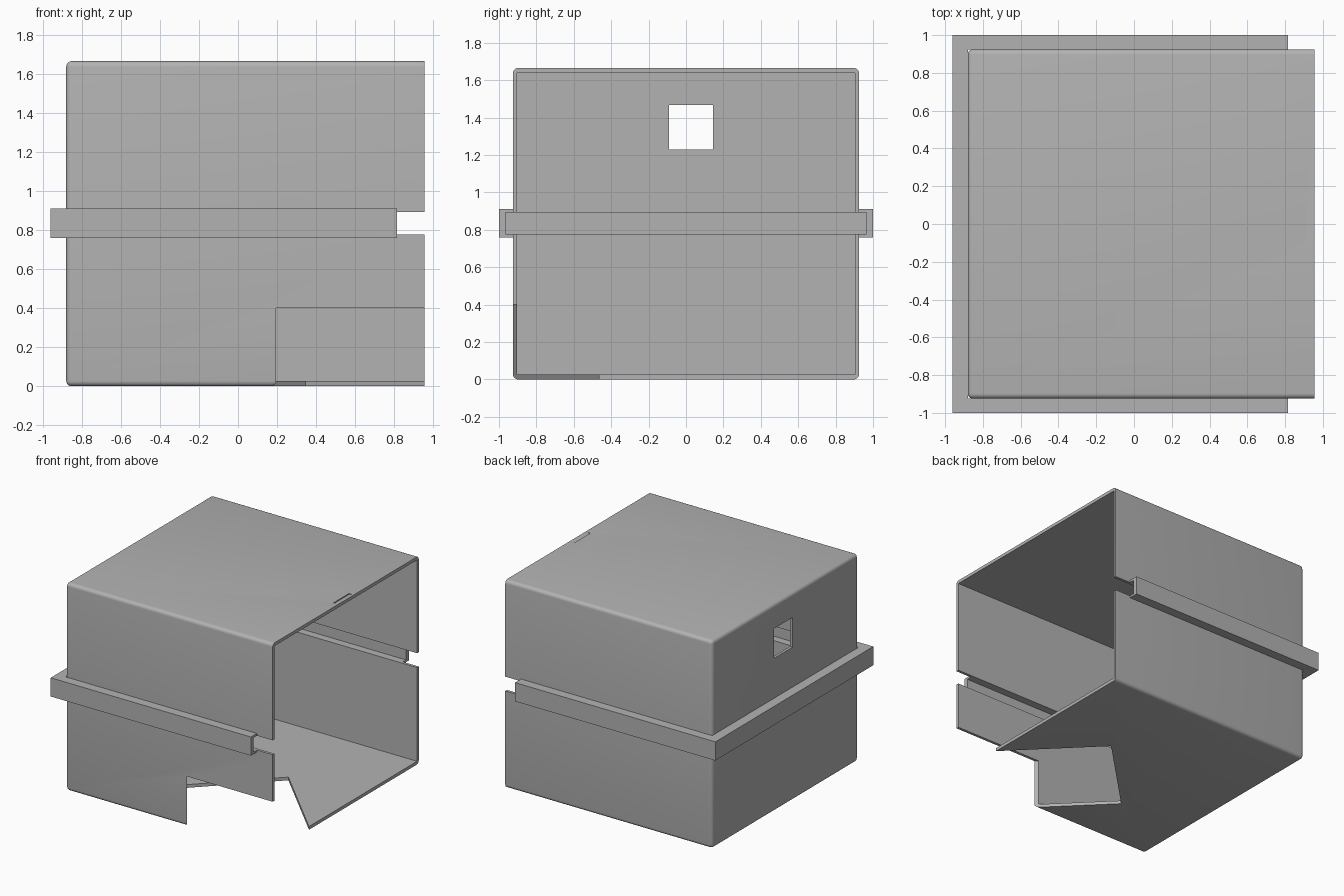
import bpy, bmesh
from math import pi, cos, sin

cube = bpy.data.objects.get("Cube")
if cube:
    bpy.data.objects.remove(cube, do_unlink=True)

grey = bpy.data.materials.new("plain grey")
grey.use_nodes = True
grey.diffuse_color = (0.45, 0.45, 0.45, 1)
grey.node_tree.nodes["Principled BSDF"].inputs["Base Color"].default_value = (0.45, 0.45, 0.45, 1)


def finish(name, bm):
    bmesh.ops.recalc_face_normals(bm, faces=bm.faces)
    mesh = bpy.data.meshes.new(name)
    bm.to_mesh(mesh)
    bm.free()
    mesh.materials.append(grey)
    obj = bpy.data.objects.new(name, mesh)
    bpy.context.collection.objects.link(obj)
    return obj


def prism(name, points, lift):
    """Closed solid: a flat outline swept along the lift vector."""
    bm = bmesh.new()
    face = bm.faces.new([bm.verts.new(p) for p in points])
    swept = bmesh.ops.extrude_face_region(bm, geom=[face])["geom"]
    bmesh.ops.translate(bm, vec=lift, verts=[v for v in swept if isinstance(v, bmesh.types.BMVert)])
    return finish(name, bm)


def box(name, x, y, z):
    outline = [(x[0], y[0], z[0]), (x[1], y[0], z[0]), (x[1], y[1], z[0]), (x[0], y[1], z[0])]
    return prism(name, outline, (0, 0, z[1] - z[0]))


def carve(obj, cutters):
    """Subtract each cutter in turn and bake the result."""
    bpy.ops.object.select_all(action="DESELECT")
    bpy.context.view_layer.objects.active = obj
    obj.select_set(True)
    for cutter in cutters:
        mod = obj.modifiers.new("cut", "BOOLEAN")
        mod.operation, mod.solver, mod.object = "DIFFERENCE", "EXACT", cutter
        bpy.ops.object.modifier_apply(modifier=mod.name)


LEFT, OPEN, SIDE, TOP = -0.88, 0.955, 0.925, 1.665
WALL = 0.022
SLOT = (0.777, 0.892)

# Case: box with rounded edges except round the open end
case = box("case", (LEFT, OPEN), (-SIDE, SIDE), (0, TOP))
bm = bmesh.new()
bm.from_mesh(case.data)
edges = [e for e in bm.edges if min(v.co.x for v in e.verts) < 0]
bmesh.ops.bevel(bm, geom=edges, offset=0.028, segments=5, profile=0.5, affect="EDGES")
bm.to_mesh(case.data)
bm.free()

# Cutters: hollow, rail slot, square window, slanted corner opening, lid notch
hollow = box("hollow_cutter", (LEFT + WALL, 1.2), (WALL - SIDE, SIDE - WALL), (0.026, TOP - 0.026))
slot = box("slot_cutter", (-0.925, 1.2), (-0.965, 0.965), SLOT)
window = box("window_cutter", (-1.2, -0.7), (-0.092, 0.144), (1.23, 1.468))
opening = prism("opening_cutter",
                [(-0.265, -0.465, -0.2), (1.235, -1.965, -0.2), (1.845, -1.355, -0.2), (0.345, 0.145, -0.2)],
                (0, 0, 0.6))
notch = prism("notch_cutter",
              [(0.912, -0.092, TOP - 0.008), (0.912, -0.092, TOP + 0.02), (0.94, -0.092, TOP + 0.02),
               (0.94, -0.092, TOP)], (0, 0.195, 0))
carve(case, [hollow, slot, window, opening, notch])
bpy.ops.object.shade_smooth_by_angle(angle=pi / 6)

# Rail: channel wrapped round three sides, open at both ends
rail = box("rail", (-0.96, 0.815), (-1, 1), (0.76, 0.91))
core = box("core_cutter", (LEFT, 1.2), (-SIDE, SIDE), (0.5, 1.2))
carve(rail, [core, slot])

for cutter in (hollow, slot, window, opening, notch, core):
    bpy.data.objects.remove(cutter, do_unlink=True)
